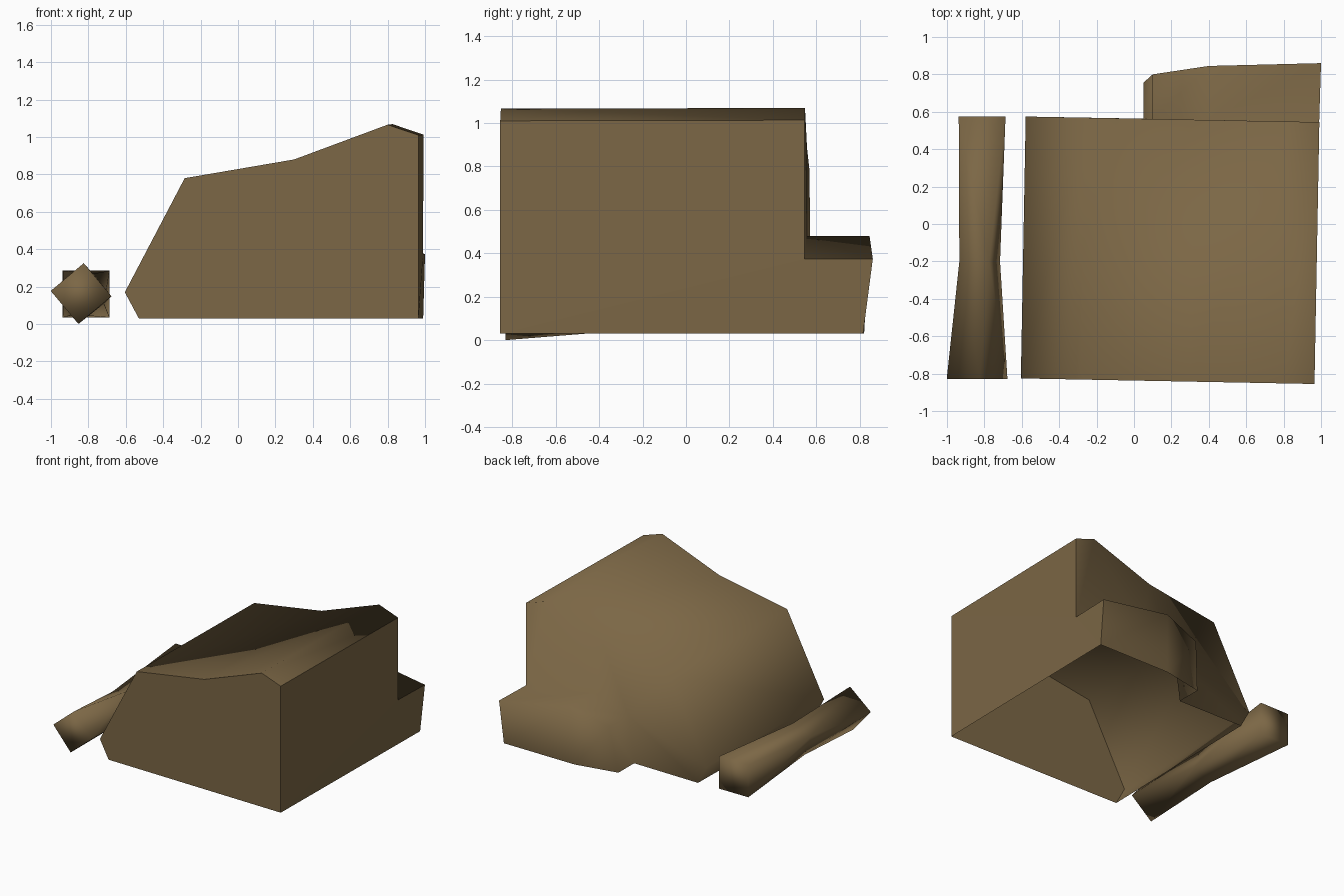
import bpy, bmesh, math

if "Cube" in bpy.data.objects:
    bpy.data.objects.remove(bpy.data.objects["Cube"])

brown = bpy.data.materials.new("earth_brown")
brown.diffuse_color = (0.20, 0.135, 0.06, 1)
brown.use_nodes = True
brown.node_tree.nodes["Principled BSDF"].inputs["Base Color"].default_value = brown.diffuse_color


def add_object(name, bm):
    mesh = bpy.data.meshes.new(name)
    bm.normal_update()
    bm.to_mesh(mesh)
    bm.free()
    mesh.materials.append(brown)
    ob = bpy.data.objects.new(name, mesh)
    bpy.context.collection.objects.link(ob)
    return ob


# Main block: slanted profile swept backwards with a slight skew, open below
profile = [(-0.53, 0.03), (-0.605, 0.17), (-0.285, 0.78), (0.30, 0.88),
           (0.80, 1.066), (0.965, 1.01)]


def front_y(x):
    return -0.837 - 0.019 * x


bm = bmesh.new()
V = lambda x, y, z: bm.verts.new((x, y, z))
front = [V(x, front_y(x), z) for x, z in profile]
back = [V(x + 0.026, front_y(x) + 1.4, z + 0.003 * (z > 0.5)) for x, z in profile]
corner = V(0.965, front_y(0.965), 0.03)
flat = [bm.faces.new(front[::-1] + [corner])]
for i in range(len(profile) - 1):
    bm.faces.new((front[i], front[i + 1], back[i + 1], back[i]))

# Rear ledge: (x, outer bottom y, outer top y, top z, bottom x)
ledge = [(0.10, 0.755, 0.80, 0.39, 0.05), (0.40, 0.82, 0.845, 0.48, 0.38),
         (0.99, 0.815, 0.86, 0.375, 0.99)]
inner = [V(x, 0.564 - 0.019 * x, z) for x, yb, yt, z, xb in ledge]
outer = [V(x + 0.01 * (x > 0.9), yt, z) for x, yb, yt, z, xb in ledge]
base = [V(xb, yb, 0.03) for x, yb, yt, z, xb in ledge]
foot = V(0.05, 0.563, 0.03)
for i in range(2):
    bm.faces.new((inner[i], inner[i + 1], outer[i + 1], outer[i]))
    bm.faces.new((outer[i], outer[i + 1], base[i + 1], base[i]))
bm.faces.new((foot, inner[0], outer[0], base[0]))

# Back wall above the ledge, and one flat side wall covering block and ledge
bm.faces.new(back + inner[::-1] + [foot])
flat.append(bm.faces.new((corner, front[-1], back[-1], inner[2], outer[2], base[2])))
bmesh.ops.recalc_face_normals(bm, faces=bm.faces[:])
if flat[0].normal.y > 0:
    bmesh.ops.reverse_faces(bm, faces=bm.faces[:])
for f in bm.faces:
    f.smooth = True
for f in flat:
    f.smooth = False
    for e in f.edges:
        e.smooth = False
bmesh.ops.triangulate(bm, faces=[f for f in bm.faces if len(f.verts) > 4])
add_object("main_block", bm)

# Twisted square bar: (y, centre x, centre z, radius, twist in degrees)
rings = [(-0.83, -0.839, 0.163, 0.163, 40), (-0.2, -0.825, 0.16, 0.12, 20),
         (0.575, -0.812, 0.16, 0.177, 0)]
bm = bmesh.new()
loops = []
for y, cx, cz, r, twist in rings:
    loop = []
    for k in range(4):
        a = math.radians(45 + 90 * k + twist)
        loop.append(bm.verts.new((cx + r * math.cos(a), y, cz + r * math.sin(a))))
    loops.append(loop)
for a, b in zip(loops, loops[1:]):
    for k in range(4):
        n = (k + 1) % 4
        bm.faces.new((a[k], a[n], b[n], b[k]))
bm.faces.new(loops[0])
bm.faces.new(loops[-1])
bmesh.ops.recalc_face_normals(bm, faces=bm.faces[:])
for f in bm.faces:
    f.smooth = True
add_object("twisted_bar", bm)
